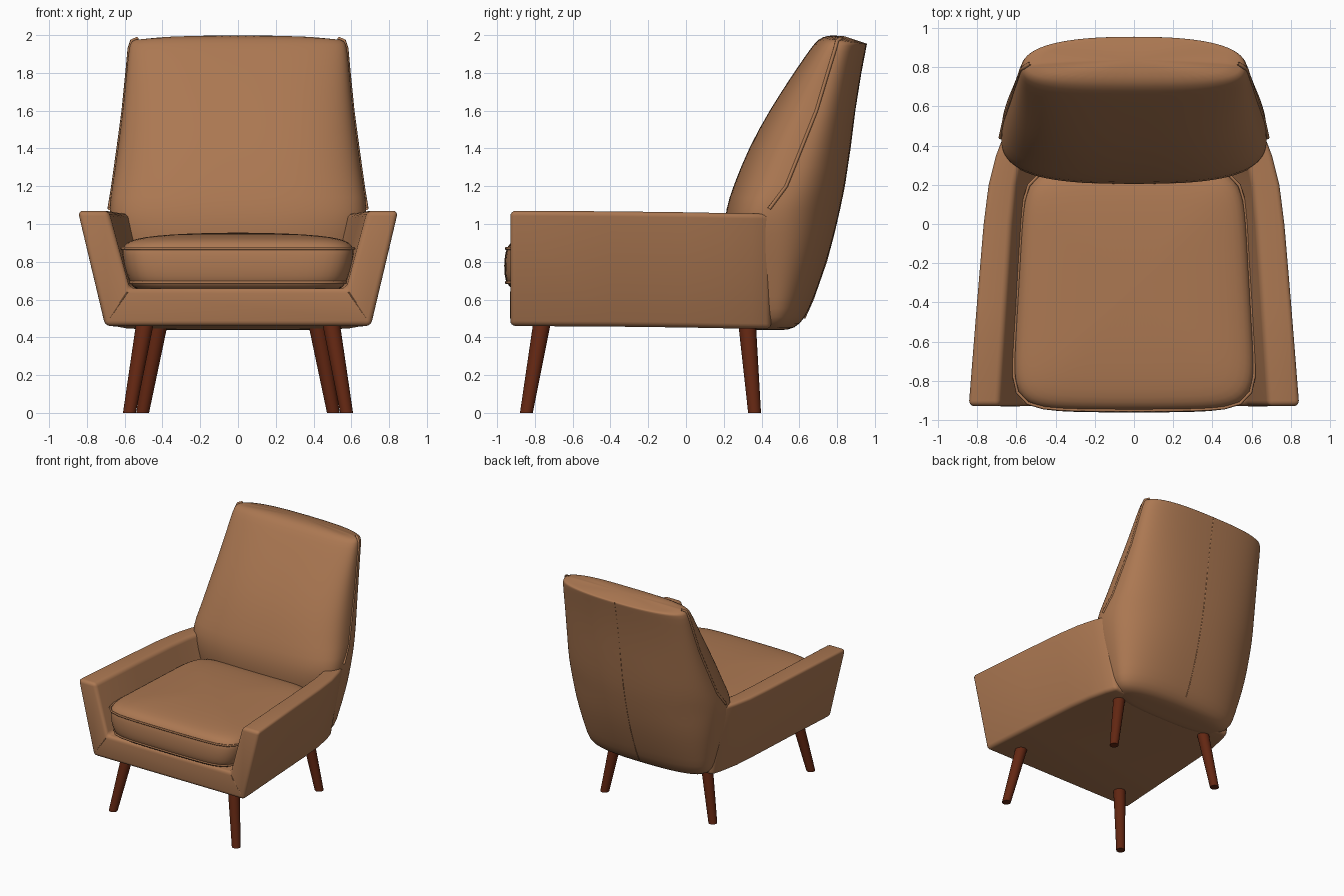
import bpy, math
from mathutils import Vector

if "Cube" in bpy.data.objects:
    bpy.data.objects.remove(bpy.data.objects["Cube"])


def material(name, rgb):
    m = bpy.data.materials.new(name)
    m.use_nodes = True
    m.diffuse_color = (*rgb, 1)
    m.node_tree.nodes["Principled BSDF"].inputs["Base Color"].default_value = (*rgb, 1)
    return m


leather = material("tan leather", (0.41, 0.187, 0.084))
wood = material("dark red wood", (0.125, 0.02, 0.006))


def add(name, data, mat):
    data.materials.append(mat)
    ob = bpy.data.objects.new(name, data)
    bpy.context.scene.collection.objects.link(ob)
    return ob


def finish(ob, angle=40):
    # apply the modifiers, then smooth all but the sharp edges
    bpy.ops.object.select_all(action="DESELECT")
    bpy.context.view_layer.objects.active = ob
    ob.select_set(True)
    for mod in list(ob.modifiers):
        bpy.ops.object.modifier_apply(modifier=mod.name)
    bpy.ops.object.shade_smooth_by_angle(angle=math.radians(angle))


def loft(name, rings, mat, centres=None):
    # skin a stack of rings; close ends with a fan to a centre, or one face
    n = len(rings[0])
    verts = [p for r in rings for p in r]
    faces = [(k * n + i, k * n + (i + 1) % n, (k + 1) * n + (i + 1) % n, (k + 1) * n + i)
             for k in range(len(rings) - 1) for i in range(n)]
    last = (len(rings) - 1) * n
    if centres:
        a = len(verts)
        verts += centres
        faces += [((i + 1) % n, i, a) for i in range(n)]
        faces += [(last + i, last + (i + 1) % n, a + 1) for i in range(n)]
    else:
        faces += [tuple(reversed(range(n))), tuple(range(last, last + n))]
    me = bpy.data.meshes.new(name)
    me.from_pydata(verts, [], faces)
    return add(name, me, mat)


def squircle(t, n):
    c, s = math.cos(t), math.sin(t)
    r = (abs(c) ** n + abs(s) ** n) ** (-1 / n)
    return c * r, s * r


def tube(name, pts, radius, closed=False):
    cu = bpy.data.curves.new(name, "CURVE")
    cu.dimensions = "3D"
    cu.bevel_depth = radius
    cu.bevel_resolution = 1
    sp = cu.splines.new("POLY")
    sp.points.add(len(pts) - 1)
    for p, co in zip(sp.points, pts):
        p.co = (*co, 1)
    sp.use_cyclic_u = closed
    return add(name, cu, leather)


# Arms and seat base: one U-shaped section that narrows towards the back
half_u = [(0.705, 0.46), (0.85, 1.07), (0.685, 1.07), (0.575, 0.66)]
profile = half_u + [(-x, z) for x, z in reversed(half_u)]
rings = []
for y, scale, drop in [(-0.93, 1, 0), (-0.4, 0.95, 0.003), (0, 0.91, 0.008),
                       (0.2, 0.88, 0.012), (0.35, 0.835, 0.014), (0.45, 0.79, 0.016)]:
    rings.append([(x * scale, y, z - drop) for x, z in profile])
base = loft("arms_and_base", [list(reversed(r)) for r in rings], leather)
bev = base.modifiers.new("rounding", "BEVEL")
bev.width = 0.028
bev.segments = 4
bev.limit_method = "ANGLE"
finish(base, 50)

# Mitre seams on the front of the frame
for side, label in ((1, "left"), (-1, "right")):
    tube(label + "_mitre_seam", [(side * 0.68, -0.927, 0.5), (side * 0.585, -0.928, 0.64)], 0.004)

# Backrest: height, half width, front, widest line, rear, drop of the rear rim
SIDES = 64
levels = [
    (0.438, 0.40, 0.34, 0.44, 0.51, 0), (0.445, 0.50, 0.30, 0.45, 0.575, 0),
    (0.50, 0.56, 0.30, 0.46, 0.63, 0), (0.60, 0.585, 0.30, 0.46, 0.675, 0),
    (0.80, 0.635, 0.22, 0.46, 0.745, 0), (0.95, 0.665, 0.20, 0.45, 0.785, 0),
    (1.08, 0.685, 0.21, 0.44, 0.815, 0), (1.20, 0.665, 0.25, 0.53, 0.84, 0),
    (1.40, 0.637, 0.33, 0.61, 0.87, 0), (1.60, 0.61, 0.44, 0.69, 0.895, 0),
    (1.80, 0.59, 0.57, 0.75, 0.927, 0), (1.93, 0.578, 0.66, 0.79, 0.952, 0),
    (1.98, 0.565, 0.70, 0.80, 0.957, 0.025), (2.0, 0.535, 0.75, 0.82, 0.955, 0.045),
]
rings = []
for z, w, front, mid, rear, drop in levels:
    ring = []
    for i in range(SIDES):
        t = 2 * math.pi * i / SIDES
        x, y = squircle(t, 2.5 if math.sin(t) > 0 else 3)
        depth = rear - mid if y > 0 else mid - front
        ring.append((x * w, mid + y * depth, z - drop * max(y, 0) - drop * 0.4 * abs(x) ** 4))
    rings.append(ring)
back = loft("backrest", rings, leather, [(0, 0.44, 0.438), (0, 0.84, 1.995)])
back.modifiers.new("smooth", "SUBSURF").levels = 1
finish(back, 60)

# Piping along both sides of the backrest, and the rear centre seam
upper = [v for v in levels if v[0] > 1]
for side, label in ((1, "left"), (-1, "right")):
    tube(label + "_back_piping",
         [(side * (w - 0.003), mid, z - 0.4 * d) for z, w, f, mid, r, d in upper], 0.01)
tube("rear_seam", [(0, r - 0.002, z - d) for z, w, f, mid, r, d in levels[2:13]], 0.004)


# Seat cushion: rounded outline that narrows towards the back
def cushion_ring(z, w, depth, crown=0):
    ring = []
    for i in range(SIDES):
        x, y = squircle(2 * math.pi * (i + 0.5) / SIDES, 8)
        yy = -0.33 + y * depth
        taper = 1 - 0.11 * (yy + 0.95) / 1.2
        ring.append((x * w * taper, yy - 0.012 * (1 - x * x) * (y < 0), z))
    return ring


layers = [(0.645, 0.54, 0.56), (0.665, 0.57, 0.59), (0.69, 0.585, 0.608), (0.72, 0.60, 0.618),
          (0.78, 0.618, 0.622), (0.84, 0.628, 0.616), (0.87, 0.63, 0.608), (0.90, 0.61, 0.59),
          (0.922, 0.56, 0.55), (0.938, 0.46, 0.46), (0.95, 0.28, 0.28)]
cushion = loft("seat_cushion", [cushion_ring(*v) for v in layers], leather,
               [(0, -0.33, 0.645), (0, -0.33, 0.955)])
cushion.modifiers.new("smooth", "SUBSURF").levels = 1
finish(cushion, 60)
tube("cushion_top_piping", cushion_ring(0.87, 0.63, 0.61), 0.008, True)
tube("cushion_bottom_piping", cushion_ring(0.69, 0.585, 0.61), 0.008, True)


# Splayed, tapered legs
def leg(name, top, foot):
    rings = []
    for centre, radius in ((foot, 0.034), (top, 0.047)):
        rings.append([(centre[0] + radius * math.cos(a), centre[1] + radius * math.sin(a), centre[2])
                      for a in (2 * math.pi * i / 24 for i in range(24))])
    finish(loft(name, rings, wood))


for side, label in ((1, "left"), (-1, "right")):
    leg("front_" + label + "_leg", (side * 0.49, -0.76, 0.49), (side * 0.575, -0.845, 0))
    leg("rear_" + label + "_leg", (side * 0.415, 0.322, 0.49), (side * 0.505, 0.363, 0))
